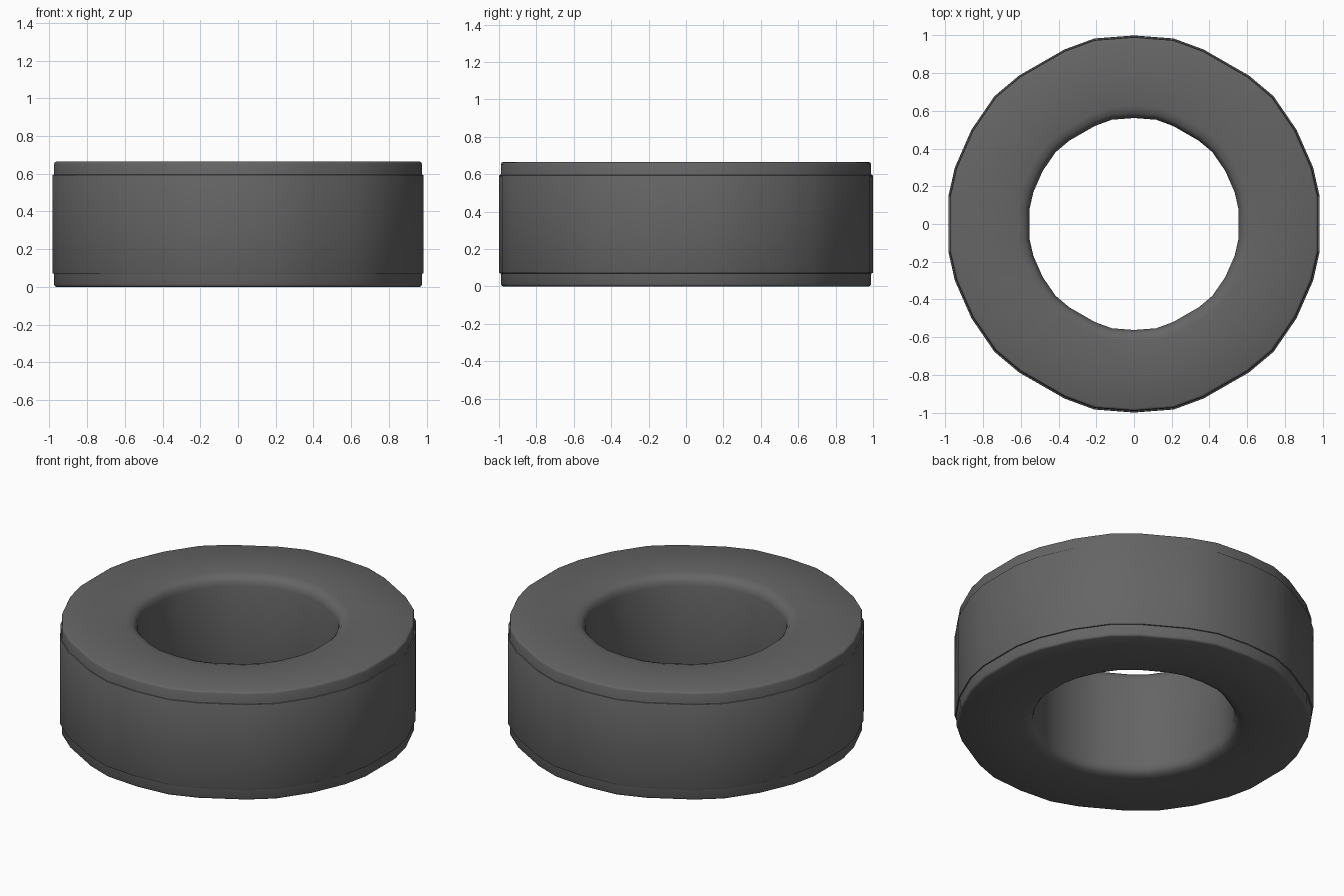
import bpy, bmesh
from math import radians

if "Cube" in bpy.data.objects:
    bpy.data.objects.remove(bpy.data.objects["Cube"])

H = 0.665

# One quadrant of the slightly uneven 30-sided outline, mirrored to a full loop
quad = [(0.985, 0.145), (0.95, 0.30), (0.862, 0.50), (0.74, 0.678),
        (0.61, 0.787), (0.37, 0.925), (0.21, 0.984)]
half = quad + [(0, 1.0)] + [(-x, y) for x, y in reversed(quad)]
outline = half + [(-x, -y) for x, y in half]

# Lower half of the ring cross-section: (scale of outline, height), bore to tread
lower = [(0.562, 0.06), (0.57, 0.03), (0.588, 0.01), (0.625, 0.0),
         (0.978, 0.0), (0.986, 0.004), (0.99, 0.012),
         (0.99, 0.062), (0.992, 0.07), (0.998, 0.071), (1.0, 0.076)]
profile = lower + [(s, H - z) for s, z in reversed(lower)]

# Ring: sweep the cross-section around the outline
bm = bmesh.new()
rows = [[bm.verts.new((x * s, y * s, z)) for s, z in profile] for x, y in outline]
n, m = len(rows), len(profile)
for i in range(n):
    a, b = rows[i], rows[(i + 1) % n]
    for j in range(m):
        k = (j + 1) % m
        bm.faces.new((a[j], b[j], b[k], a[k]))
bmesh.ops.recalc_face_normals(bm, faces=bm.faces)
mesh = bpy.data.meshes.new("tyre_ring")
bm.to_mesh(mesh)
bm.free()
ring = bpy.data.objects.new("tyre_ring", mesh)
bpy.context.collection.objects.link(ring)

# Dark rubber colour
mat = bpy.data.materials.new("dark_rubber")
mat.diffuse_color = (0.13, 0.13, 0.13, 1)
mat.use_nodes = True
mat.node_tree.nodes["Principled BSDF"].inputs["Base Color"].default_value = mat.diffuse_color
mesh.materials.append(mat)

# Smooth shading with crisp steps
bpy.context.view_layer.objects.active = ring
ring.select_set(True)
bpy.ops.object.shade_smooth_by_angle(angle=radians(40))
